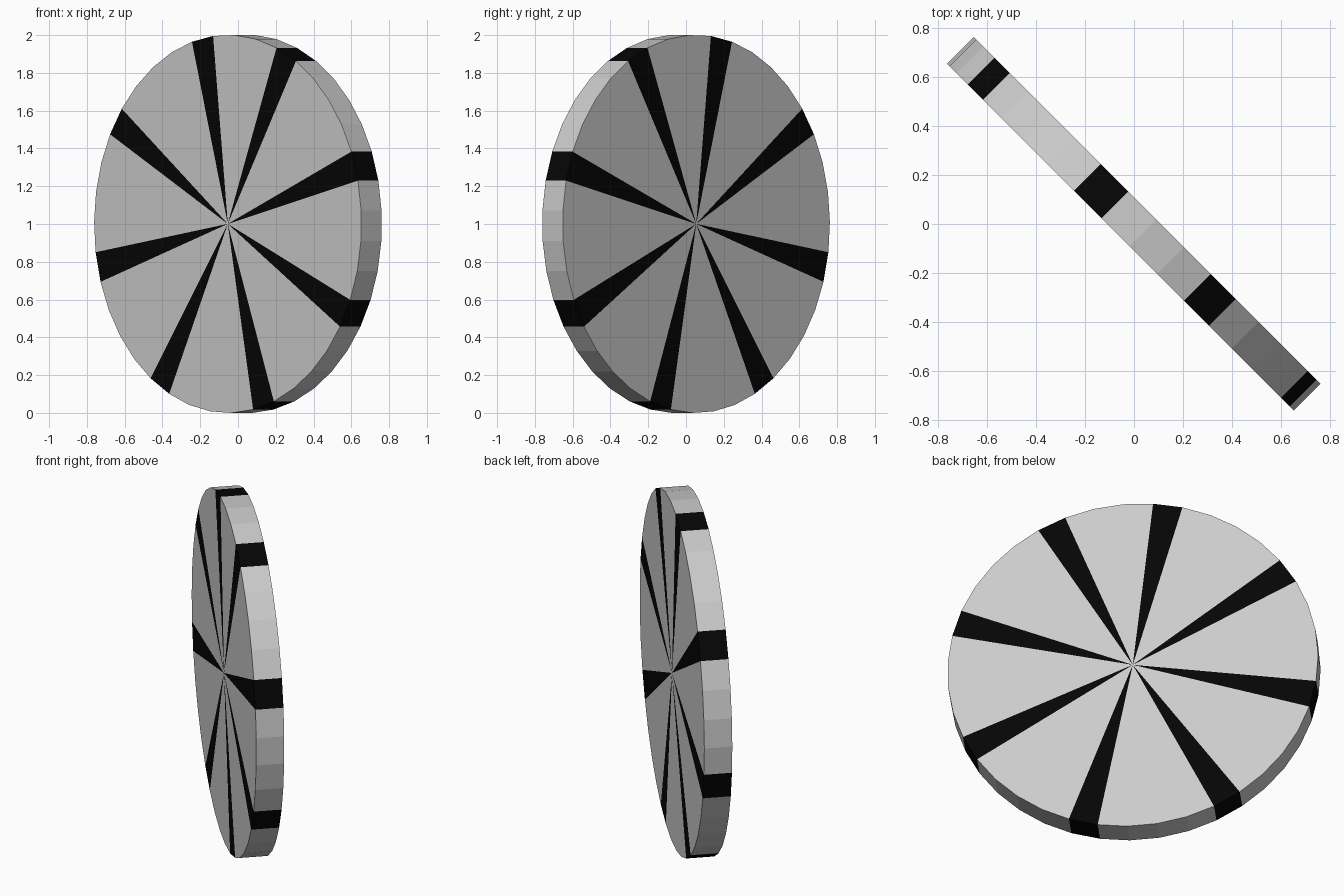
import bpy
import bmesh
from math import cos, sin, radians, tau
from mathutils import Vector

if "Cube" in bpy.data.objects:
    bpy.data.objects.remove(bpy.data.objects["Cube"])

SIDES, RADIUS, HALF = 39, 1.001, 0.0765
START = radians(4.0)
U = Vector((1, -1, 0)).normalized()      # horizontal direction in the disc plane
N = Vector((1, 1, 0)).normalized()       # disc axis
CENTRE = Vector((0, 0, 1.0005))


def rim(i, side):
    a = START + tau * i / SIDES
    return CENTRE + RADIUS * (U * cos(a) + Vector((0, 0, sin(a)))) + N * HALF * side


def sectors(name, indices, material=None):
    """Wedges of the disc: a triangle on each face and a quad on the rim."""
    verts, faces = [], []
    for i in indices:
        k = len(verts)
        verts += [CENTRE - N * HALF, rim(i, -1), rim(i + 1, -1),
                  CENTRE + N * HALF, rim(i, 1), rim(i + 1, 1)]
        faces += [(k, k + 1, k + 2), (k + 3, k + 5, k + 4),
                  (k + 1, k + 4, k + 5, k + 2)]
    mesh = bpy.data.meshes.new(name)
    mesh.from_pydata(verts, [], faces)
    # join neighbouring wedges
    bm = bmesh.new()
    bm.from_mesh(mesh)
    bmesh.ops.remove_doubles(bm, verts=bm.verts, dist=1e-5)
    bm.to_mesh(mesh)
    bm.free()
    if material:
        mesh.materials.append(material)
    obj = bpy.data.objects.new(name, mesh)
    bpy.context.collection.objects.link(obj)


black = bpy.data.materials.new("black")
black.diffuse_color = (0.0015, 0.0015, 0.0015, 1)
black.use_nodes = True
black.node_tree.nodes["Principled BSDF"].inputs["Base Color"].default_value = black.diffuse_color

# eight dark stripes, five sectors apart except for one closer pair
stripes = [1] + [6 + 5 * n - (n > 0) for n in range(7)]
sectors("disc_panels", [i for i in range(SIDES) if i not in stripes])
sectors("disc_stripes", stripes, black)
